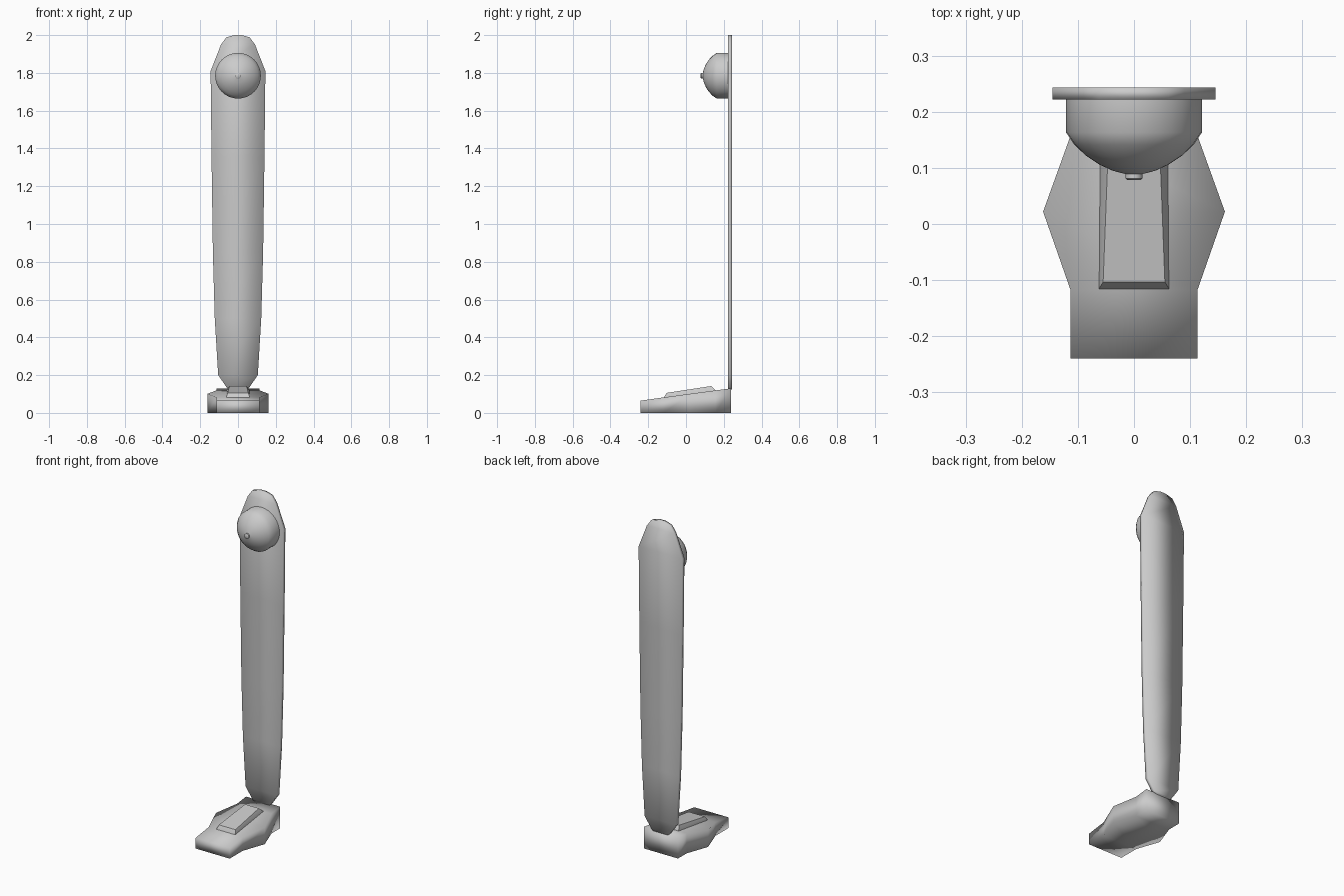
import bpy, bmesh, math

if "Cube" in bpy.data.objects:
    bpy.data.objects.remove(bpy.data.objects["Cube"])


def finish(bm, name, angle=math.pi):
    bmesh.ops.recalc_face_normals(bm, faces=bm.faces)
    me = bpy.data.meshes.new(name)
    bm.to_mesh(me)
    bm.free()
    ob = bpy.data.objects.new(name, me)
    bpy.context.collection.objects.link(ob)
    bpy.ops.object.select_all(action='DESELECT')
    ob.select_set(True)
    bpy.context.view_layer.objects.active = ob
    bpy.ops.object.shade_smooth_by_angle(angle=angle)
    return ob


def loft(name, rings, closed=True, angle=math.pi):
    """Skin a list of equal-length point rings and cap both ends."""
    bm = bmesh.new()
    vs = [[bm.verts.new(p) for p in r] for r in rings]
    n = len(vs[0])
    for a, b in zip(vs, vs[1:]):
        for i in range(n):
            j = (i + 1) % n
            bm.faces.new((a[i], a[j], b[j], b[i]))
    bm.faces.new(vs[0])
    bm.faces.new(vs[-1])
    return finish(bm, name, angle)


# Tall back panel: half-width at each height
outline = [(0.05, 0.125), (0.06, 0.135), (0.105, 0.20), (0.123, 0.50), (0.133, 0.85),
           (0.14, 1.35), (0.145, 1.81), (0.09, 1.95), (0.062, 1.988), (0.02, 2.0)]
loft("back_panel", [[(-w, 0.222, z), (w, 0.222, z), (w, 0.243, z), (-w, 0.243, z)]
                    for w, z in outline])

# Wedge base: half-width and top height along y
base = [(-0.24, 0.113, 0.065), (-0.118, 0.113, 0.082), (0.022, 0.162, 0.101),
        (0.155, 0.114, 0.119), (0.238, 0.113, 0.130)]
loft("base", [[(-w, y, 0), (w, y, 0), (w, y, h), (-w, y, h)] for y, w, h in base])


# Raised pedal pad on the sloping base
def rect(y0, y1, w0, w1, z0, z1):
    return [(-w0, y0, z0), (w0, y0, z0), (w1, y1, z1), (-w1, y1, z1)]


loft("pedal_pad", [rect(-0.118, 0.155, 0.063, 0.061, 0.075, 0.11),
                   rect(-0.115, 0.155, 0.062, 0.060, 0.084, 0.12),
                   rect(-0.103, 0.133, 0.055, 0.046, 0.106, 0.142)],
     angle=math.radians(50))

# Domed head with small nub: (radius, y) profile turned about the y axis
profile = [(0.121, 0.225), (0.121, 0.163), (0.106, 0.141), (0.086, 0.122), (0.062, 0.106),
           (0.038, 0.095), (0.015, 0.089), (0.015, 0.081), (0.011, 0.078)]
SEG = 32
loft("dome_head", [[(r * math.cos(2 * math.pi * i / SEG), y,
                     1.785 + r * math.sin(2 * math.pi * i / SEG)) for i in range(SEG)]
                   for r, y in profile], angle=math.radians(50))
